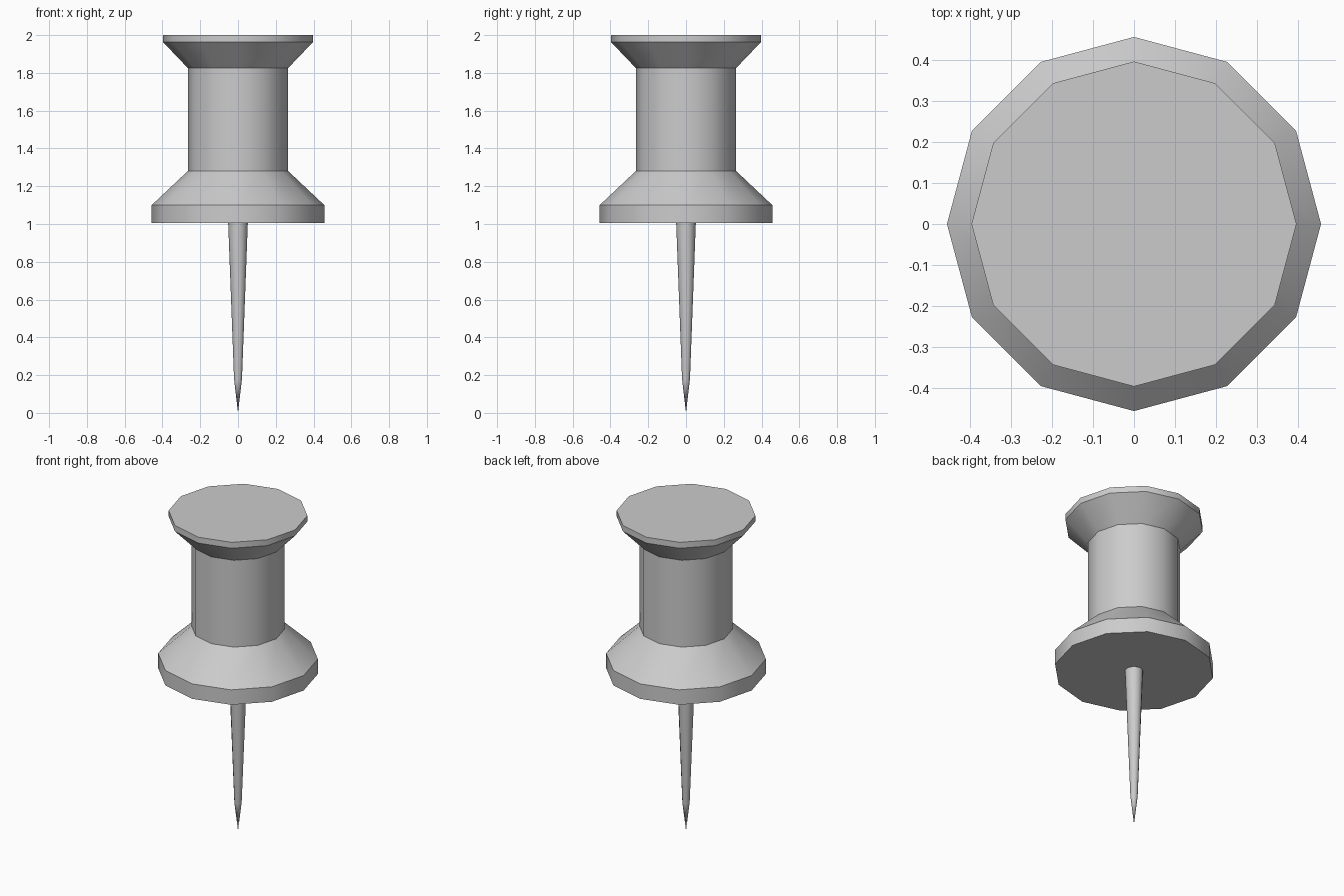
import bpy, bmesh, math

if "Cube" in bpy.data.objects:
    bpy.data.objects.remove(bpy.data.objects["Cube"])


def lathe(name, profile, sides=12):
    """Spin a (radius, z) profile around z; radius 0 makes a point, open ends get capped."""
    bm = bmesh.new()
    rings = []
    for r, z in profile:
        if r == 0:
            rings.append([bm.verts.new((0, 0, z))] * sides)
        else:
            rings.append([bm.verts.new((r * math.cos(2 * math.pi * i / sides),
                                        r * math.sin(2 * math.pi * i / sides), z))
                          for i in range(sides)])
    for a, b in zip(rings, rings[1:]):
        for i in range(sides):
            j = (i + 1) % sides
            bm.faces.new(list(dict.fromkeys((a[i], a[j], b[j], b[i]))))
    for (r, z), ring in ((profile[0], rings[0]), (profile[-1], rings[-1])):
        if r > 0:
            bm.faces.new(ring)
    bmesh.ops.recalc_face_normals(bm, faces=bm.faces)
    mesh = bpy.data.meshes.new(name)
    bm.to_mesh(mesh)
    bm.free()
    obj = bpy.data.objects.new(name, mesh)
    bpy.context.collection.objects.link(obj)
    bpy.ops.object.select_all(action='DESELECT')
    obj.select_set(True)
    bpy.context.view_layer.objects.active = obj
    bpy.ops.object.shade_smooth_by_angle(angle=math.radians(35))
    return obj


# Plastic grip: wide foot, narrow waist, flared cap
lathe("grip", [(0.457, 1.006), (0.457, 1.10), (0.266, 1.28),
               (0.266, 1.826), (0.397, 1.963), (0.397, 2.0)])

# Tapered metal needle with a sharpened tip
lathe("needle", [(0, 0), (0.021, 0.18), (0.052, 1.006)])
